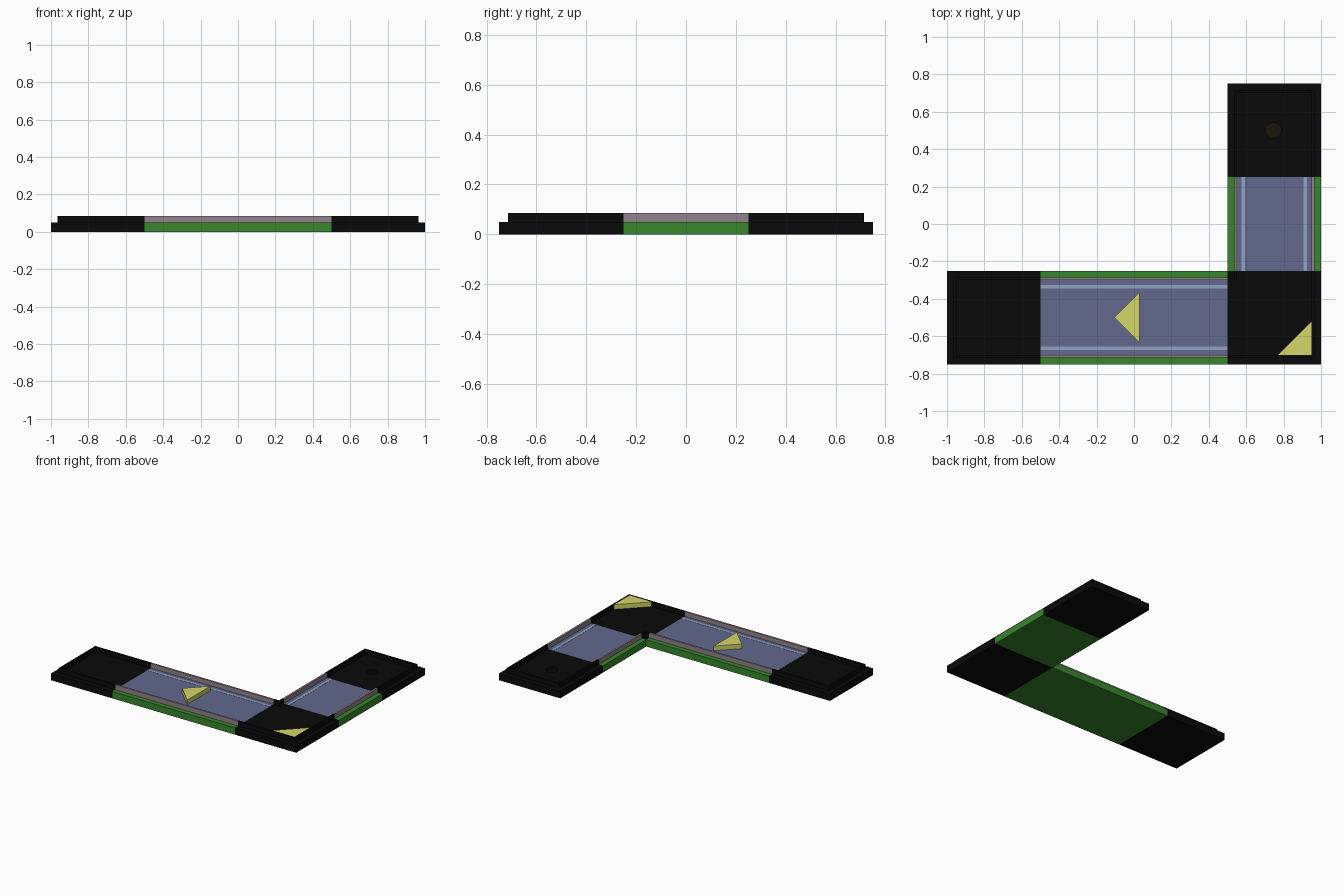
import bpy, bmesh, math

if "Cube" in bpy.data.objects:
    bpy.data.objects.remove(bpy.data.objects["Cube"])

BASE, TOP = 0.05, 0.085      # turf level and rail height
OUT, INN = 0.036, 0.05       # rail outer / inner inset from the tile edge


def material(name, rgb):
    m = bpy.data.materials.new(name)
    m.diffuse_color = (*rgb, 1)
    m.use_nodes = True
    m.node_tree.nodes["Principled BSDF"].inputs["Base Color"].default_value = m.diffuse_color
    return m


GREEN = material("grass_green", (0.04, 0.24, 0.025))
BLACK = material("black", (0.003, 0.003, 0.003))
MAUVE = material("rail_mauve", (0.29, 0.23, 0.27))
BLUE = material("floor_blue", (0.12, 0.14, 0.27))
LIGHT = material("stripe_blue", (0.28, 0.36, 0.55))
YELLOW = material("bumper_yellow", (0.66, 0.67, 0.14))
CUP = material("cup_brown", (0.012, 0.008, 0.003))


def prism(name, pts, z0, z1, mat):
    """Extrude a flat footprint from z0 up to z1."""
    bm = bmesh.new()
    f = bm.faces.new([bm.verts.new((x, y, z0)) for x, y in pts])
    top = bmesh.ops.extrude_face_region(bm, geom=[f])["geom"]
    bmesh.ops.translate(bm, vec=(0, 0, z1 - z0),
                        verts=[v for v in top if isinstance(v, bmesh.types.BMVert)])
    bmesh.ops.recalc_face_normals(bm, faces=bm.faces)
    me = bpy.data.meshes.new(name)
    bm.to_mesh(me)
    bm.free()
    me.materials.append(mat)
    ob = bpy.data.objects.new(name, me)
    bpy.context.collection.objects.link(ob)
    return ob


def rect(x0, x1, y0, y1):
    return [(x0, y0), (x1, y0), (x1, y1), (x0, y1)]


def place(pts, cx, cy, ang):
    """Rotate tile-local points and move them to the tile centre."""
    c, s = math.cos(ang), math.sin(ang)
    return [(cx + x * c - y * s, cy + x * s + y * c) for x, y in pts]


def straight(name, cx, cy, length, ang):
    """Straight lane running along local x, 0.5 wide."""
    h = length / 2

    def part(label, y0, y1, z0, z1, mat):
        prism(f"{name}_{label}", place(rect(-h, h, y0, y1), cx, cy, ang), z0, z1, mat)

    part("base", -0.25, 0.25, 0, BASE, GREEN)
    part("floor", -0.25 + INN, 0.25 - INN, BASE, BASE + 0.001, BLUE)
    for s, side in ((-1, "right"), (1, "left")):
        part(f"{side}_rail", s * (0.25 - OUT), s * (0.25 - INN), BASE, TOP, MAUVE)
        part(f"{side}_stripe", s * 0.174, s * 0.156, BASE + 0.001, BASE + 0.002, LIGHT)


def end_tile(name, cx, cy, ang):
    """Closed lane end; local -x is the closed side."""
    o, i = 0.25 - OUT, 0.25 - INN
    base = prism(f"{name}_base", place(rect(-0.25, 0.25, -0.25, 0.25), cx, cy, ang), 0, BASE, BLACK)
    u = [(0.25, -o), (0.25, -i), (-i, -i), (-i, i), (0.25, i), (0.25, o), (-o, o), (-o, -o)]
    prism(f"{name}_rail", place(u, cx, cy, ang), BASE, TOP, BLACK)
    return base


# Lanes
straight("long_lane", 0, -0.5, 1.0, 0)
straight("short_lane", 0.75, 0, 0.5, math.pi / 2)

# Start and hole ends
end_tile("start_end", -0.75, -0.5, 0)
hole_base = end_tile("hole_end", 0.75, 0.5, -math.pi / 2)

# Hole sunk into the end tile, with its cup bottom
circle = [(0.745 + 0.042 * math.cos(k * math.pi / 6), 0.5 + 0.042 * math.sin(k * math.pi / 6))
          for k in range(12)]
cutter = prism("hole_cutter", circle, 0.01, 0.1, BLACK)
cutter.hide_render = True
cutter.hide_set(True)
cut = hole_base.modifiers.new("hole", "BOOLEAN")
cut.operation = 'DIFFERENCE'
cut.object = cutter
bpy.context.view_layer.objects.active = hole_base
bpy.ops.object.modifier_apply(modifier=cut.name)
bpy.data.objects.remove(cutter)
prism("cup_bottom", circle, 0.01, 0.012, CUP)

# Corner tile: base, outer rail and small inner rail
prism("corner_base", rect(0.5, 1, -0.75, -0.25), 0, BASE, BLACK)
xo, xi, yo, yi = 1 - OUT, 1 - INN, -0.75 + OUT, -0.75 + INN
prism("corner_outer_rail", [(0.5, yo), (xo, yo), (xo, -0.25), (xi, -0.25), (xi, yi), (0.5, yi)],
      BASE, TOP, BLACK)
prism("corner_inner_rail", [(0.5, -0.25 - INN), (0.5 + INN, -0.25 - INN), (0.5 + INN, -0.25),
                            (0.5 + OUT, -0.25), (0.5 + OUT, -0.25 - OUT), (0.5, -0.25 - OUT)],
      BASE, TOP, BLACK)

# Yellow bumpers
prism("corner_bumper", [(0.77, yi), (xi, yi), (xi, -0.52)], BASE, TOP, YELLOW)
prism("lane_bumper", [(-0.105, -0.5), (0.03, -0.635), (0.03, -0.365)], BASE, TOP, YELLOW)
